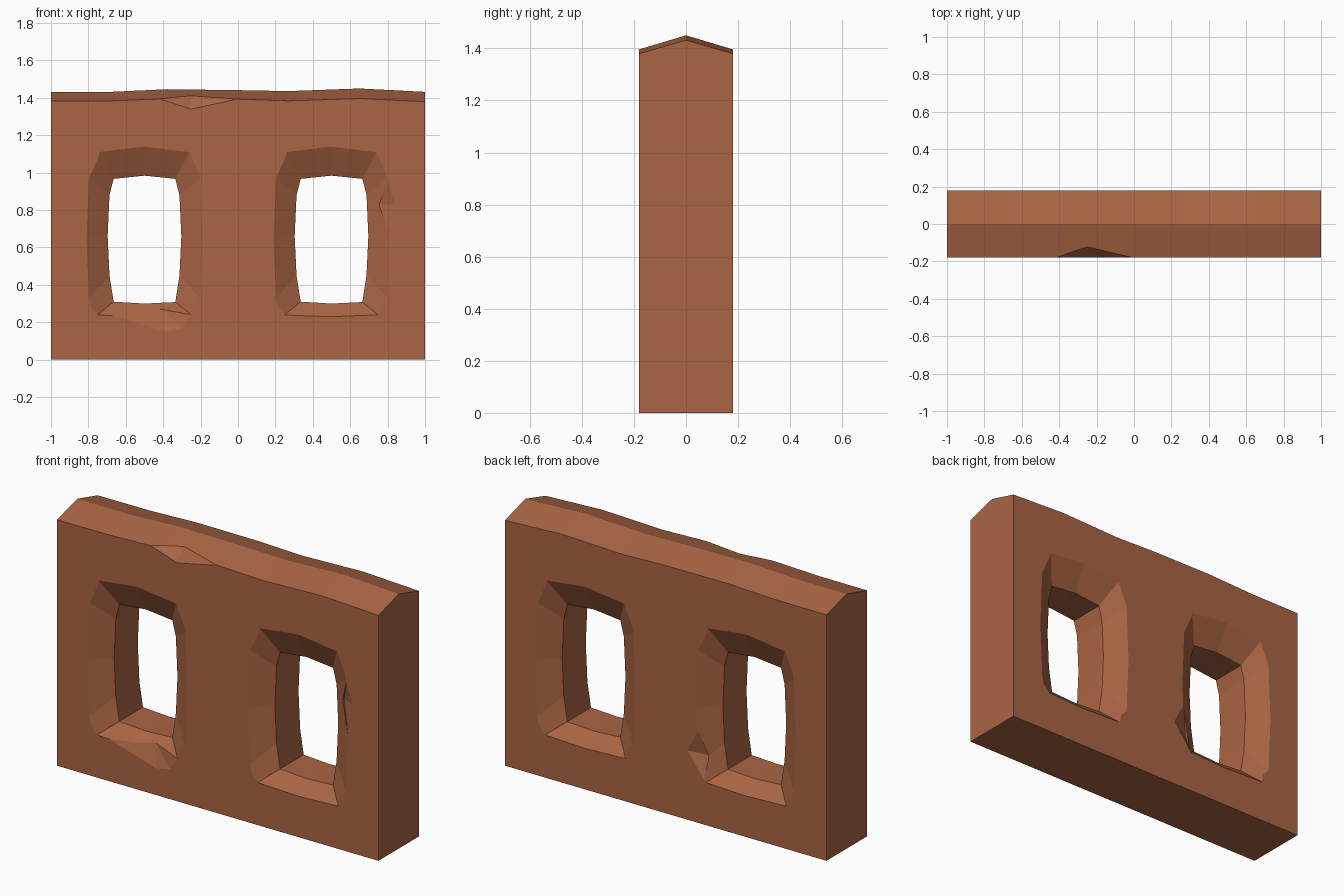
import bpy, bmesh
from mathutils import Vector

if "Cube" in bpy.data.objects:
    bpy.data.objects.remove(bpy.data.objects["Cube"])

# One brick-coloured material
brick = bpy.data.materials.new("terracotta brick")
brick.diffuse_color = (0.40, 0.13, 0.056, 1)
brick.use_nodes = True
brick.node_tree.nodes["Principled BSDF"].inputs["Base Color"].default_value = brick.diffuse_color


def make_object(name, bm):
    bmesh.ops.recalc_face_normals(bm, faces=bm.faces[:])
    mesh = bpy.data.meshes.new(name)
    bm.to_mesh(mesh)
    bm.free()
    mesh.materials.append(brick)
    obj = bpy.data.objects.new(name, mesh)
    bpy.context.collection.objects.link(obj)
    return obj


def loft(name, rings):
    """Join successive closed rings of points and cap both ends."""
    bm = bmesh.new()
    vs = [[bm.verts.new(p) for p in ring] for ring in rings]
    n = len(rings[0])
    for a, b in zip(vs, vs[1:]):
        for i in range(n):
            j = (i + 1) % n
            bm.faces.new((a[i], a[j], b[j], b[i]))
    bm.faces.new(vs[0])
    bm.faces.new(vs[-1])
    return make_object(name, bm)


def hull(name, points):
    bm = bmesh.new()
    for p in points:
        bm.verts.new(p)
    bmesh.ops.convex_hull(bm, input=bm.verts[:])
    return make_object(name, bm)


def cut(target, cutter):
    mod = target.modifiers.new(cutter.name, 'BOOLEAN')
    mod.operation = 'DIFFERENCE'
    mod.solver = 'EXACT'
    mod.object = cutter
    cutter.hide_render = True
    cutter.hide_set(True)


# Wall body with a worn, slightly wavy ridge: x, eave height, ridge height
H = 0.18
stations = [(-1, 1.383, 1.432), (-0.68, 1.384, 1.432), (-0.38, 1.395, 1.446),
            (0, 1.393, 1.441), (0.27, 1.384, 1.436), (0.65, 1.396, 1.45),
            (1, 1.38, 1.432)]
wall = loft("wall", [[(x, -H, 0), (x, H, 0), (x, H, e), (x, 0, r), (x, -H, e)]
                     for x, e, r in stations])

# Window openings: straight throat, flaring out to both wall faces
inner = [(-0.165, 0.31), (0, 0.30), (0.165, 0.308), (0.187, 0.45), (0.197, 0.66),
         (0.187, 0.88), (0.165, 0.967), (0, 0.984), (-0.165, 0.967),
         (-0.187, 0.88), (-0.197, 0.66), (-0.187, 0.45)]
outer = [(-0.25, 0.24), (0, 0.23), (0.25, 0.24), (0.297, 0.33), (0.31, 0.65),
         (0.297, 0.97), (0.24, 1.11), (0, 1.139), (-0.24, 1.11),
         (-0.297, 0.97), (-0.31, 0.65), (-0.297, 0.33)]
T = 0.105   # half length of the throat
D = 0.22    # cutter reaches past the wall face
k = (D - T) / (H - T)
flare = [(a + (c - a) * k, b + (d - b) * k)
         for (a, b), (c, d) in zip(inner, outer)]
for cx, side in ((-0.5, "left"), (0.5, "right")):
    rings = [[(cx + x, y, z) for x, z in ring]
             for y, ring in ((-D, flare), (-T, inner), (T, inner), (D, flare))]
    cut(wall, loft(side + "_window_cutter", rings))

# Chips broken out of the edges: surface points, deepest point, outside point
chips = {
    "eave_chip": [(-0.42, -H, 1.394), (-0.25, -H, 1.34), (0, -H, 1.394),
                  (-0.25, -0.12, 1.413), (-0.25, -0.28, 1.48)],
    "sill_chip": [(-0.68, -H, 0.238), (-0.385, -H, 0.15), (-0.295, -H, 0.17),
                  (-0.25, -H, 0.24), (-0.41, -0.14, 0.27), (-0.44, -0.3, 0.3)],
    "jamb_chip": [(0.84, -H, 0.83), (0.80, -H, 0.95), (0.81, -H, 0.66),
                  (0.755, -0.135, 0.83), (0.76, -0.3, 0.82)],
    "back_chip": [(-0.134, H, 0.39), (-0.20, H, 0.52), (-0.24, H, 0.25),
                  (-0.25, 0.13, 0.37), (-0.23, 0.3, 0.38)],
}
for name, points in chips.items():
    cut(wall, hull(name + "_cutter", [Vector(p) for p in points]))
